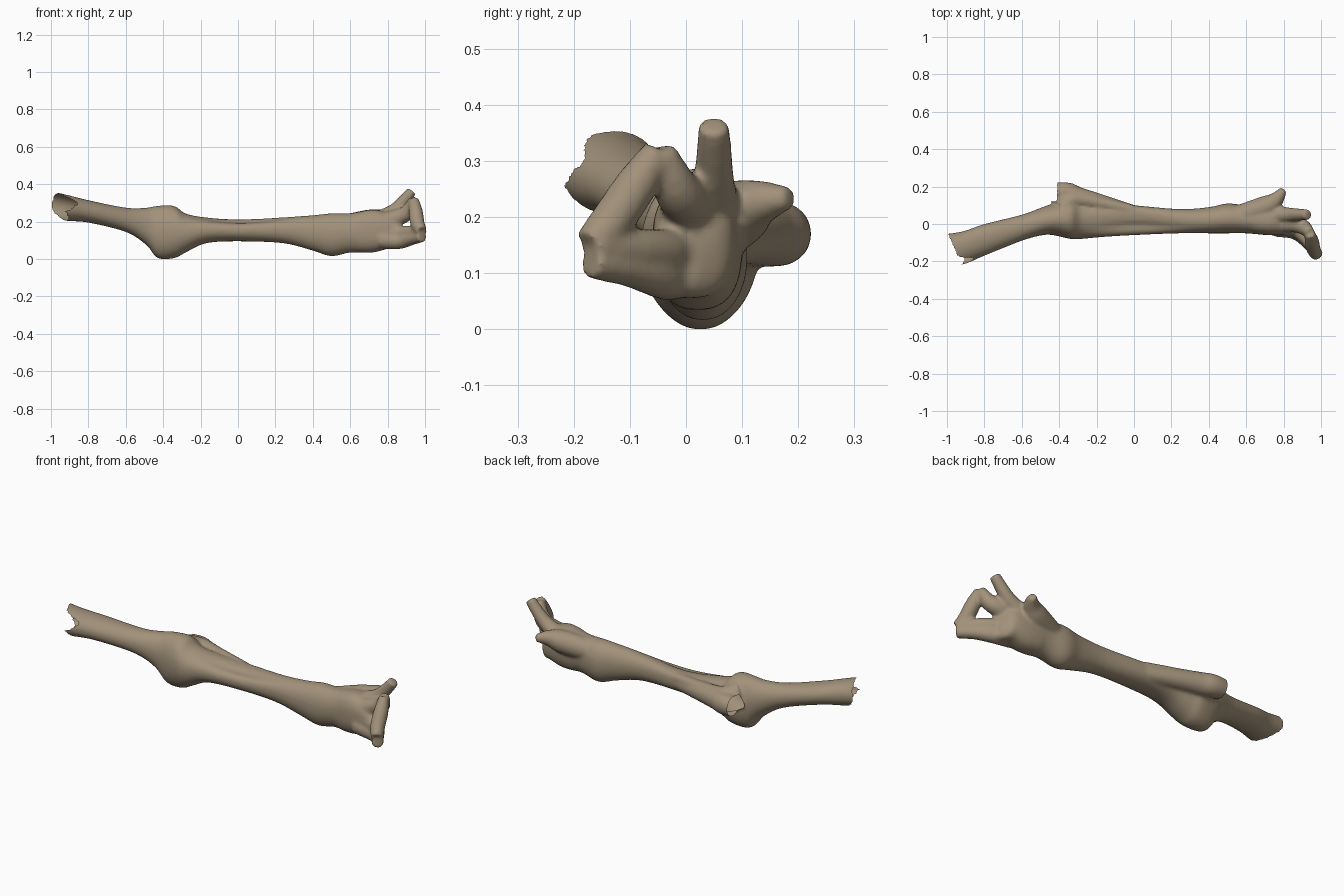
import bpy, bmesh
from math import sin, cos, pi, exp, copysign
from mathutils import Vector

cube = bpy.data.objects.get("Cube")
if cube:
    bpy.data.objects.remove(cube, do_unlink=True)

SEGMENTS = 36
STEPS = 4

# Weathered wood colour
wood = bpy.data.materials.new("weathered wood")
wood.use_nodes = True
colour = (0.36, 0.285, 0.195, 1)
wood.diffuse_color = colour
shader = wood.node_tree.nodes["Principled BSDF"]
shader.inputs["Base Color"].default_value = colour
shader.inputs["Roughness"].default_value = 0.9

bm = bmesh.new()


def smooth_path(stations):
    """Catmull-Rom blend of the stations, converted from hundredths."""
    pts = [Vector([v / 100 for v in s]) for s in stations]
    pts = [pts[0]] + pts + [pts[-1]]
    path = []
    for a, b, c, d in zip(pts, pts[1:], pts[2:], pts[3:]):
        for k in range(STEPS):
            t = k / STEPS
            path.append(0.5 * (2 * b + (c - a) * t + (2 * a - 5 * b + 4 * c - d) * t ** 2
                               + (3 * b - a - 3 * c + d) * t ** 3))
    return path + [pts[-1]]


def skin(rings):
    """Join rings of points into a closed tube."""
    loops = [[bm.verts.new(p) for p in ring] for ring in rings]
    for a, b in zip(loops, loops[1:]):
        for i in range(len(a)):
            j = (i + 1) % len(a)
            bm.faces.new((a[i], a[j], b[j], b[i]))
    bm.faces.new(loops[0][::-1])
    bm.faces.new(loops[-1])


def limb(*stations):
    """Round tube through (x, y, z, radius) stations."""
    path = smooth_path(stations)
    rings = []
    for i, s in enumerate(path):
        ahead = path[min(i + 1, len(path) - 1)].xyz
        behind = path[max(i - 1, 0)].xyz
        turn = (ahead - behind).to_track_quat('Z', 'Y')
        rings.append([s.xyz + turn @ Vector((cos(t), sin(t), 0)) * s.w
                      for t in (2 * pi * k / SEGMENTS for k in range(SEGMENTS))])
    skin(rings)


def trunk_ring(station):
    """Oval section: a raised back rim and a trough along the middle, squarer at the far end."""
    x, back, front, top, bottom = station
    trough = exp(-((x - 0.02) / 0.2) ** 2)
    ring = []
    for k in range(SEGMENTS):
        t = 2 * pi * k / SEGMENTS
        r = 1 - 0.33 * trough * exp(-((t - 2) / 0.45) ** 2)
        power = 0.8 if x > 0.65 else 0.95
        if t < pi / 2:
            power -= 0.35 * trough
        across = copysign(abs(cos(t)) ** power, cos(t))
        up = copysign(abs(sin(t)) ** power, sin(t))
        ring.append(Vector((x,
                            (back + front) / 2 + r * across * (back - front) / 2,
                            (top + bottom) / 2 + r * up * (top - bottom) / 2)))
    return ring


# Trunk: x, back, front, top, bottom
trunk = [
    (-106, -6, -25, 37, 22),
    (-92, -4, -22, 34, 20),
    (-80, 0, -17, 31, 19),
    (-60, 5, -9, 27, 14),
    (-49, 9, -6, 27, 7),
    (-43, 11, -6, 28, 0),
    (-34, 13, -8, 28, 0),
    (-28, 12, -8, 24, 3),
    (-17, 11, -7, 22, 8),
    (0, 10, -6, 21, 9),
    (24, 8, -5, 22, 8),
    (40, 9, -5, 23, 4),
    (50, 11, -5, 24, 1),
    (60, 10, -5, 24, 3),
    (72, 10, -6, 26, 3),
    (80, 9, -6, 24, 5),
    (84, 7, -6, 21, 5),
    (87, 2, -7, 17, 6),
]
skin([trunk_ring(s) for s in smooth_path(trunk)])

# Broken side stub and the rim joining it to the trunk
limb((0, 6, 15, 4), (-18, 11, 16, 5), (-30, 14, 16.5, 5.8), (-36, 16.5, 16.5, 5.8), (-45, 17, 16.5, 5))
limb((-38, 8, 20, 6), (-32, 13, 19, 4.5), (-20, 11.5, 18.5, 3.5), (0, 7.5, 18, 2.5))
# Back spur
limb((56, 4, 17, 6), (70, 9, 20, 6), (76, 13, 22, 4.2), (80, 18.5, 23, 2))
# Upright finger
limb((74, 5, 20, 5), (83, 5, 25, 3.8), (89, 5, 31, 3.2), (93, 5, 36, 2.8))
# Flat lower prong, built from a stacked pair
limb((76, -2, 10, 5), (86, -4, 9, 4.2), (93, -10, 10.5, 3.5), (98.5, -17, 11.5, 3))
limb((76, -1, 14, 5), (86, -3, 13.5, 4), (93, -9, 14, 3.5), (98.5, -17, 14.5, 3))
# Upper prong and the bridge between the two
limb((76, 0, 19, 5), (86, 0, 22, 4.5), (91, -2, 25, 4), (94, -4.5, 31.5, 2.6))
limb((98, -17, 14.5, 3.2), (96, -13.5, 18.5, 3.8), (95, -9, 25, 3.8), (94, -5, 31.5, 2.6))

bmesh.ops.recalc_face_normals(bm, faces=bm.faces[:])
mesh = bpy.data.meshes.new("driftwood_branch")
bm.to_mesh(mesh)
bm.free()
branch = bpy.data.objects.new("driftwood_branch", mesh)
bpy.context.collection.objects.link(branch)

# Fuse the limbs and soften the joints
remesh = branch.modifiers.new("fuse", 'REMESH')
remesh.mode = 'VOXEL'
remesh.voxel_size = 0.008
soften = branch.modifiers.new("soften", 'SMOOTH')
soften.factor = 0.5
soften.iterations = 10
bpy.context.view_layer.update()
fused = branch.evaluated_get(bpy.context.evaluated_depsgraph_get())
shape = bpy.data.meshes.new_from_object(fused)
branch.modifiers.clear()
branch.data = shape


def torn_away(p):
    """True past the ragged open ends."""
    if p.x < -0.8:
        frontness = (-0.05 - p.y) / 0.165
        edge = -1 + 0.07 * frontness
        if p.y < -0.13:
            edge += max(0, 0.08 * (1 - abs(p.z - 0.295) / 0.045))
        if p.z < 0.25:
            edge += 0.8 * (0.25 - p.z)
        return p.x < edge
    return -0.5 < p.x < -0.415 and p.y > 0.125


# Open the hollow broken ends
bm = bmesh.new()
bm.from_mesh(shape)
bmesh.ops.delete(bm, geom=[v for v in bm.verts if torn_away(v.co)], context='VERTS')

# Even out the torn rims
for _ in range(2):
    rim = [v for v in bm.verts if v.is_boundary]
    bmesh.ops.smooth_vert(bm, verts=rim, factor=0.5, use_axis_x=True, use_axis_y=True, use_axis_z=True)
for f in bm.faces:
    f.smooth = True
low = min(v.co.z for v in bm.verts)
bmesh.ops.translate(bm, verts=bm.verts[:], vec=(0, 0, -low))
bm.to_mesh(shape)
bm.free()
shape.materials.clear()
shape.materials.append(wood)
